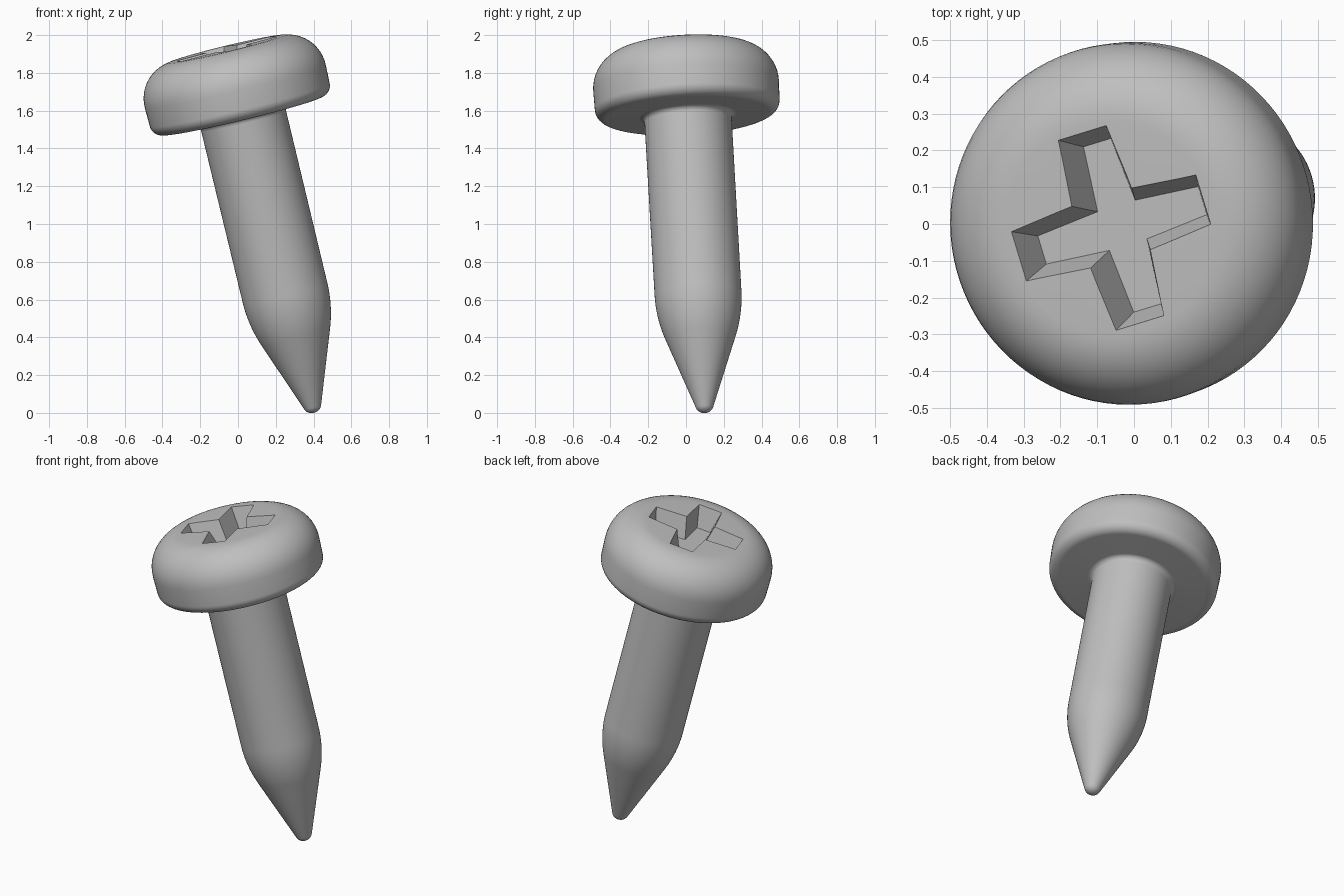
import bpy, bmesh
from math import sin, cos, pi, radians
from mathutils import Vector, Matrix

if "Cube" in bpy.data.objects:
    bpy.data.objects.remove(bpy.data.objects["Cube"])

TOP = 1.985          # length along the screw axis
RECESS_DEPTH = 0.13

steel = bpy.data.materials.new("steel grey")
steel.use_nodes = True
colour = (0.52, 0.52, 0.52, 1)
steel.diffuse_color = colour
steel.node_tree.nodes["Principled BSDF"].inputs["Base Color"].default_value = colour


def make_object(name, bm):
    bmesh.ops.recalc_face_normals(bm, faces=bm.faces)
    mesh = bpy.data.meshes.new(name)
    bm.to_mesh(mesh)
    bm.free()
    mesh.materials.append(steel)
    obj = bpy.data.objects.new(name, mesh)
    bpy.context.collection.objects.link(obj)
    return obj


def round_corner(before, corner, after, radius, steps):
    """Points of an arc that replaces a profile corner."""
    a, b = (before - corner).normalized(), (after - corner).normalized()
    half = a.angle(b) / 2
    centre = corner + (a + b).normalized() * radius / sin(half)
    axis = (corner - centre).normalized()
    side = Vector((-axis.y, axis.x))
    if side.dot(a) > 0:
        side = -side
    sweep = pi / 2 - half
    angles = [sweep * (2 * i / steps - 1) for i in range(steps + 1)]
    return [centre + radius * (axis * cos(t) + side * sin(t)) for t in angles]


# Screw body: (radius, height, rounding) for each corner from tip to top
corners = [(0, 0, 0), (0.035, 0, 0.046), (0.23, 0.53, 0.7), (0.231, 1.62, 0.03),
           (0.488, 1.62, 0.06), (0.498, TOP, 0.2), (0, TOP, 0)]
points = [Vector(c[:2]) for c in corners]
profile = [points[0]]
for i in range(1, len(points) - 1):
    profile += round_corner(points[i - 1], points[i], points[i + 1], corners[i][2], 12)
profile.append(points[-1])

bm = bmesh.new()
verts = [bm.verts.new((p.x, 0, p.y)) for p in profile]
edges = [bm.edges.new(pair) for pair in zip(verts, verts[1:])]
bmesh.ops.spin(bm, geom=verts + edges, cent=(0, 0, 0), axis=(0, 0, 1),
               angle=2 * pi, steps=96, use_merge=True)
bmesh.ops.remove_doubles(bm, verts=bm.verts, dist=0.0001)
screw = make_object("screw", bm)

# Cross recess: flared arms whose walls lean inward towards the floor
bm = bmesh.new()


def cross_ring(depth):
    t = depth / RECESS_DEPTH
    reach = 0.27 - 0.035 * t
    outer = 0.07 - 0.03 * t
    inner = 0.0875 - 0.0325 * t
    ring = []
    for k in range(4):
        turn = Matrix.Rotation(k * pi / 2 + radians(17), 4, 'Z')
        for x, y in ((reach, -outer), (reach, outer), (inner, inner)):
            ring.append(bm.verts.new(turn @ Vector((x, y, TOP - depth))))
    return ring


upper, lower = cross_ring(-0.04), cross_ring(RECESS_DEPTH)
bm.faces.new(upper)
bm.faces.new(lower)
for i in range(12):
    j = (i + 1) % 12
    bm.faces.new((upper[i], upper[j], lower[j], lower[i]))
cutter = make_object("recess_cutter", bm)
cutter.hide_render = True

bpy.ops.object.select_all(action='DESELECT')
bpy.context.view_layer.objects.active = screw
screw.select_set(True)
cut = screw.modifiers.new("recess", 'BOOLEAN')
cut.operation = 'DIFFERENCE'
cut.solver = 'EXACT'
cut.object = cutter
bpy.ops.object.modifier_apply(modifier=cut.name)
bpy.data.objects.remove(cutter)
bpy.ops.object.shade_smooth_by_angle(angle=radians(30))

# Lean the screw, standing on its tip
lean = Vector((0, 0, 1)).rotation_difference(Vector((-0.241, -0.0575, 1)))
screw.matrix_world = Matrix.Translation((0.402, 0.1, 0.001)) @ lean.to_matrix().to_4x4()
